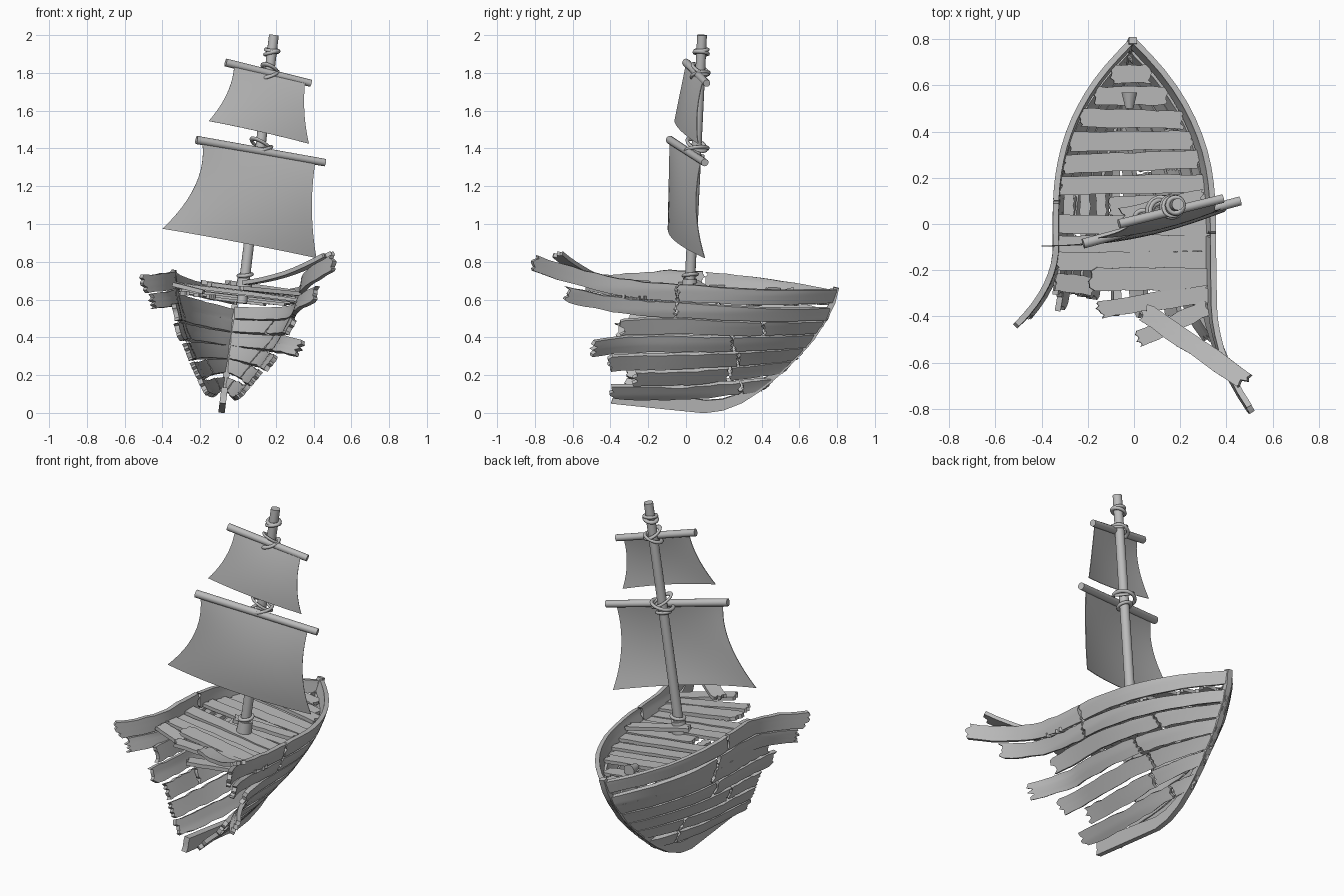
import bpy, bmesh, math, random
from mathutils import Vector

if "Cube" in bpy.data.objects:
    bpy.data.objects.remove(bpy.data.objects["Cube"])
random.seed(4)

GREY = (0.5, 0.5, 0.5, 1)
mat = bpy.data.materials.new("weathered_grey")
mat.use_nodes = True
mat.diffuse_color = GREY
mat.node_tree.nodes["Principled BSDF"].inputs["Base Color"].default_value = GREY


def finish(name, bm, thick=0, angle=35):
    """Turn a bmesh into a named object with an optional shell thickness."""
    me = bpy.data.meshes.new(name)
    bm.to_mesh(me)
    bm.free()
    me.materials.append(mat)
    ob = bpy.data.objects.new(name, me)
    bpy.context.collection.objects.link(ob)
    bpy.ops.object.select_all(action='DESELECT')
    ob.select_set(True)
    bpy.context.view_layer.objects.active = ob
    if thick:
        mod = ob.modifiers.new("thickness", 'SOLIDIFY')
        mod.thickness, mod.offset = thick, 0
        bpy.ops.object.modifier_apply(modifier=mod.name)
    bpy.ops.object.shade_smooth_by_angle(angle=math.radians(angle))
    return ob


def interp(points, t):
    for (a, p), (b, q) in zip(points, points[1:]):
        if t <= b:
            return p + (q - p) * max(0, (t - a) / (b - a))
    return points[-1][1]


def lean(x, y, z):
    """The whole wreck lists to one side."""
    return Vector((x + 0.125 * (z - 0.7), y, z - 0.125 * x))


def board(name, surf, u0, u1, h, thick=0.025, jag=(0.015, 0.015), n=12, lanes=7, rough=0.004):
    """Grid over surf(u, v) with splintered ends and worn edges."""
    bm = bmesh.new()
    ends = [[random.uniform(-j, j) for _ in range(lanes + 1)] for j in jag]
    grid = []
    for i in range(n + 1):
        t = i / n
        row = []
        for k in range(lanes + 1):
            u = u0 + ends[0][k] + (u1 + ends[1][k] - u0 - ends[0][k]) * t
            v = h * (k / lanes - 0.5)
            if k in (0, lanes):
                v += random.uniform(-rough, rough)
            row.append(bm.verts.new(surf(u, v)))
        grid.append(row)
    for a, b in zip(grid, grid[1:]):
        for k in range(lanes):
            bm.faces.new((a[k], a[k + 1], b[k + 1], b[k]))
    return finish(name, bm, thick)


def beam(name, a, b, h, thick=0.022, bend=0.0):
    """Loose splintered plank between two points."""
    a, b = Vector(a), Vector(b)
    d = b - a
    side = d.cross(Vector((0, 0, 1))).normalized()
    up = side.cross(d).normalized()
    return board(name, lambda u, v: a + d * u + side * v + up * bend * (u * u - u),
                 0, 1, h, thick, (0.04, 0.04), 8)


def rod(name, a, b, r1, r2, sides=14):
    a, b = Vector(a), Vector(b)
    bm = bmesh.new()
    bmesh.ops.create_cone(bm, cap_ends=True, segments=sides, radius1=r1, radius2=r2,
                          depth=(b - a).length)
    rot = (b - a).to_track_quat('Z', 'Y')
    for v in bm.verts:
        v.co = rot @ v.co + (a + b) / 2
    return finish(name, bm)


# hull shape: stem curve and half breadth by height
STEM = [(0, 0.12), (0.05, 0.29), (0.12, 0.4), (0.2, 0.5), (0.35, 0.645), (0.5, 0.75), (0.66, 0.808)]
BREADTH = [(0, 0.01), (0.06, 0.04), (0.11, 0.085), (0.25, 0.175), (0.4, 0.255), (0.58, 0.32), (0.7, 0.34)]


def half_width(y, z):
    d = min(max(interp(STEM, z) - 0.01 - y, 0) / 0.8, 1)
    return interp(BREADTH, z) * (1 - (1 - d) ** 2.55)


def strake_surface(side, z0, sheer, bow, bend_y, flare):
    def surf(u, v):
        z = z0 + v * (1 - 0.3 * max(u, 0)) + (sheer * u * u if u < 0 else bow * u)
        y = min(u, interp(STEM, z) - 0.005)
        w = half_width(y, z) + flare * max(0, bend_y - y) ** 2
        return lean(side * w, y, z)
    return surf


# strakes: height, plank width, sheer, bow rise, broken end, bend start, flare, seam
LEFT = [(0.678, 0.09, 0.27, -0.072, -0.8, -0.35, 0.7, -0.05),
        (0.586, 0.08, 0.23, -0.08, -0.63, -0.3, 0.7, -0.06),
        (0.497, 0.083, 0, -0.055, -0.34, -0.1, 0.3, 0.4),
        (0.4, 0.085, -0.04, -0.02, -0.49, -0.2, 1.4, 0.24),
        (0.3, 0.08, -0.05, 0.03, -0.4, -0.2, 0.7, 0.27),
        (0.205, 0.075, 0, 0.08, -0.27, -0.1, 0.3, 0.22),
        (0.118, 0.07, 0.05, 0.08, -0.39, -0.2, 0.2, 0.28)]
RIGHT_ENDS = [-0.43, -0.4, -0.31, -0.36, -0.3, -0.3, -0.32]
for i, (z, h, sheer, bow, end, bend, flare, seam) in enumerate(LEFT):
    for side, label in ((1, "left"), (-1, "right")):
        if side < 0:
            end, bend, flare = RIGHT_ENDS[i], -0.1, (1.5 if i < 2 else 0.4)
            sheer = -0.25 if i < 2 else sheer
            z -= 0.01 if i < 2 else 0
            seam = random.uniform(-0.05, 0.3)
        surf = strake_surface(side, z, sheer, bow, bend, flare)
        board(f"{label}_strake_{i}_broken", surf, end, seam, h, jag=(0.018, 0.01))
        board(f"{label}_strake_{i}_bow", surf, seam + 0.015, interp(STEM, z + bow * 0.6), h,
              jag=(0.01, 0), rough=0.002)

# keel and stem post, deep at the broken end and slim at the bow
KEEL = [(-0.39, 0.05), (-0.1, 0.02), (0.1, 0), (0.2, 0.015), (0.3, 0.055), (0.4, 0.12), (0.5, 0.205),
        (0.6, 0.3), (0.68, 0.39), (0.75, 0.5), (0.79, 0.58), (0.81, 0.66)]
DEPTH = 0.085


def keel_surface(u, v):
    i = min(max(int(u), 0), len(KEEL) - 2)
    a, b = Vector(KEEL[i]), Vector(KEEL[i + 1])
    d = (b - a).normalized()
    p = a.lerp(b, u - i) + Vector((-d.y, d.x)) * (v + DEPTH / 2) * max(0.35, 1 - 0.1 * u)
    return lean(0, p.x, p.y)


board("keel_and_stem", keel_surface, 0, len(KEEL) - 1, DEPTH, 0.034, (0.03, 0), 2 * len(KEEL) - 2, 3, 0)


# deck planks
def deck_z(y):
    return 0.636 - 0.07 * max(y, 0)


for i, y in enumerate([0.735, 0.65, 0.555, 0.455, 0.36, 0.27, 0.17, 0.08, -0.005, -0.085, -0.16]):
    w = half_width(y + 0.03, deck_z(y)) - 0.004
    x0 = -0.1 if i == 7 else -w
    skew = random.uniform(-0.04, 0.04)
    lift = 0.02 if i == 3 else random.uniform(-0.006, 0.006)
    board(f"deck_plank_{i}", lambda u, v: lean(u, y + v + skew * u, deck_z(y) + lift + skew * 0.3 * u),
          x0, w, 0.08, 0.02, (0.01, 0.01), 8)

# loose and broken planks at the torn end
LOOSE = [((0.05, -0.38, 0.69), (0.48, -0.68, 0.84), 0.085, 0.1),
         ((0.02, -0.5, 0.66), (0.32, -0.36, 0.63), 0.07, 0),
         ((-0.15, -0.37, 0.68), (0.33, -0.3, 0.62), 0.075, 0),
         ((-0.18, -0.24, 0.69), (0.33, -0.24, 0.61), 0.1, 0),
         ((-0.34, -0.25, 0.68), (-0.18, -0.27, 0.64), 0.08, 0),
         ((-0.05, 0.04, 0.69), (0.3, 0.12, 0.64), 0.06, 0)]
for i, (a, b, h, bend) in enumerate(LOOSE):
    beam(f"loose_plank_{i}", a, b, h, bend=bend)
for i in range(3):
    beam(f"deck_joist_{i}", lean(-0.27 + 0.07 * i, 0.0, 0.6), lean(-0.27 + 0.07 * i, 0.16, 0.6), 0.045)

# cleat on the fore deck
rod("bow_cleat", (-0.02, 0.5, 0.63), (-0.02, 0.57, 0.63), 0.018, 0.036, 10)

# mast with collar
BASE, TOP = Vector((0.02, 0.015, 0.58)), Vector((0.19, 0.085, 2.0))


def mast_at(z):
    return BASE.lerp(TOP, (z - BASE.z) / (TOP.z - BASE.z))


rod("mast", BASE, TOP, 0.028, 0.026)
rod("mast_collar", mast_at(0.64), mast_at(0.71), 0.044, 0.038)


def rope(name, z, r, tilt_x, tilt_y, thick=0.01):
    """Ring of rope round the mast."""
    c, n = mast_at(z), 20
    bm = bmesh.new()
    rings = []
    for i in range(n):
        a = math.tau * i / n
        out = Vector((math.cos(a), math.sin(a), tilt_x * math.cos(a) + tilt_y * math.sin(a)))
        rings.append([bm.verts.new(c + out * (r + thick * math.cos(b)) + Vector((0, 0, thick * math.sin(b))))
                      for b in (math.tau * k / 8 for k in range(8))])
    for i in range(n):
        a, b = rings[i], rings[(i + 1) % n]
        for k in range(8):
            bm.faces.new((a[k], b[k], b[(k + 1) % 8], a[(k + 1) % 8]))
    finish(name, bm, angle=80)


for i, (z, r, tx, ty) in enumerate([(1.92, 0.034, -0.1, 0.1), (1.905, 0.036, 0.2, -0.1), (1.82, 0.04, -0.4, -0.5),
                                    (1.79, 0.046, 0.3, 0.2), (1.42, 0.05, -0.5, -0.4), (1.395, 0.06, 0.2, 0.1),
                                    (1.35, 0.036, -0.2, 0.2), (0.73, 0.036, 0.1, 0.1)]):
    rope(f"rope_ring_{i}", z, r, tx, ty)

# yards
rod("lower_yard", (-0.22, -0.085, 1.445), (0.46, 0.1, 1.325), 0.022, 0.02)
rod("upper_yard", (-0.065, -0.0, 1.855), (0.385, 0.11, 1.745), 0.021, 0.019)


# sails: corner points, edges pulled in left and right, and a forward belly
def sail(name, corners, pull_in, pull_out, belly):
    tl, tr, bl, br = map(Vector, corners)

    def surf(u, v):
        v = 0.5 - v
        p = tl.lerp(tr, u).lerp(bl.lerp(br, u), v)
        arc, hang = 4 * v * (1 - v), 4 * u * (1 - u)
        p.x += arc * (pull_in * (1 - u) - pull_out * u)
        p.y -= belly * (hang * v + 0.7 * arc * u)
        p.z += 0.005 * hang * v
        return p
    board(name, surf, 0, 1, 1, 0.004, (0, 0), 16, 12, 0)


sail("lower_sail", ((-0.19, -0.085, 1.44), (0.41, 0.08, 1.335), (-0.4, -0.095, 0.975), (0.415, 0.1, 0.82)),
     0.07, 0.022, 0.05)
sail("upper_sail", ((-0.02, 0.0, 1.84), (0.355, 0.09, 1.755), (-0.155, -0.06, 1.545), (0.375, 0.065, 1.425)),
     0.03, 0.014, 0.025)
